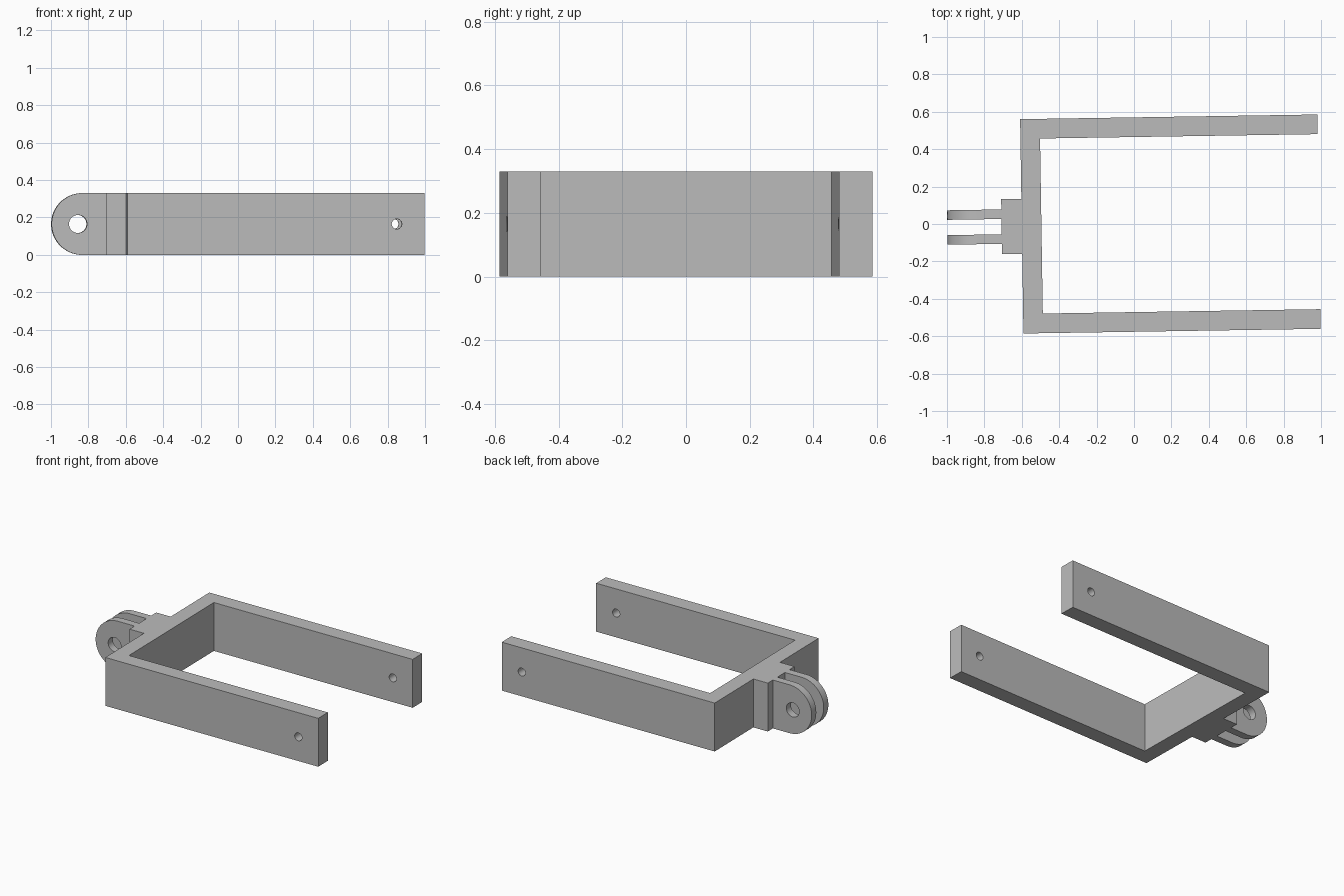
import bpy, bmesh, math
from mathutils import Matrix, Vector

if "Cube" in bpy.data.objects:
    bpy.data.objects.remove(bpy.data.objects["Cube"], do_unlink=True)

HEIGHT = 0.33
MID = HEIGHT / 2
# The whole bracket sits slightly turned about the vertical axis
TURN = Matrix.Translation((0.002, -0.003, 0)) @ Matrix.Rotation(0.0157, 4, "Z")

grey = bpy.data.materials.new("plain grey")
grey.use_nodes = True
colour = (0.5, 0.5, 0.5, 1)
grey.diffuse_color = colour
grey.node_tree.nodes["Principled BSDF"].inputs["Base Color"].default_value = colour


def prism(name, points, sweep):
    """Extrude a closed 3D outline along the sweep vector."""
    bm = bmesh.new()
    face = bm.faces.new([bm.verts.new(p) for p in points])
    result = bmesh.ops.extrude_face_region(bm, geom=[face])
    verts = [v for v in result["geom"] if isinstance(v, bmesh.types.BMVert)]
    bmesh.ops.translate(bm, verts=verts, vec=Vector(sweep))
    bmesh.ops.recalc_face_normals(bm, faces=bm.faces[:])
    mesh = bpy.data.meshes.new(name)
    bm.to_mesh(mesh)
    bm.free()
    obj = bpy.data.objects.new(name, mesh)
    bpy.context.collection.objects.link(obj)
    mesh.materials.append(grey)
    obj.matrix_world = TURN
    return obj


def combine(obj, other, operation):
    """Apply a boolean and discard the second object."""
    other.hide_render = True
    mod = obj.modifiers.new(operation.lower(), "BOOLEAN")
    mod.operation = operation
    mod.solver = "EXACT"
    mod.object = other
    bpy.context.view_layer.objects.active = obj
    bpy.ops.object.modifier_apply(modifier=mod.name)
    bpy.data.objects.remove(other, do_unlink=True)


def arc(x, radius, start, end, steps):
    angles = [start + (end - start) * i / steps for i in range(steps + 1)]
    return [(x + radius * math.cos(a), MID + radius * math.sin(a)) for a in angles]


def drill(obj, x, radius):
    circle = arc(x, radius, 0, 2 * math.pi, 48)[:-1]
    cutter = prism("hole_cutter", [(px, -0.8, pz) for px, pz in circle], (0, 1.6, 0))
    combine(obj, cutter, "DIFFERENCE")


# U-shaped frame with the mounting block on its back wall
half = [(0.987, 0.468), (0.987, 0.573), (-0.602, 0.573),
        (-0.602, 0.147), (-0.71, 0.147)]
outline = [(-0.497, 0.468)] + half
outline += [(x, -y) for x, y in reversed(outline)]
bracket = prism("fork_bracket", [(x, y, 0) for x, y in outline], (0, 0, HEIGHT))

# Two rounded lugs
lug_profile = [(-0.65, 0), (-0.65, HEIGHT)]
lug_profile += arc(-0.835, MID, math.pi / 2, 3 * math.pi / 2, 32)
for name, y in (("left_lug", 0.041), ("right_lug", -0.092)):
    lug = prism(name, [(x, y, z) for x, z in lug_profile], (0, 0.051, 0))
    combine(bracket, lug, "UNION")

# Pivot hole through the lugs, pin holes through the arms
drill(bracket, -0.859, 0.048)
drill(bracket, 0.838, 0.027)

bpy.ops.object.select_all(action="DESELECT")
bracket.select_set(True)
bpy.context.view_layer.objects.active = bracket
bpy.ops.object.shade_smooth_by_angle(angle=math.radians(30))
